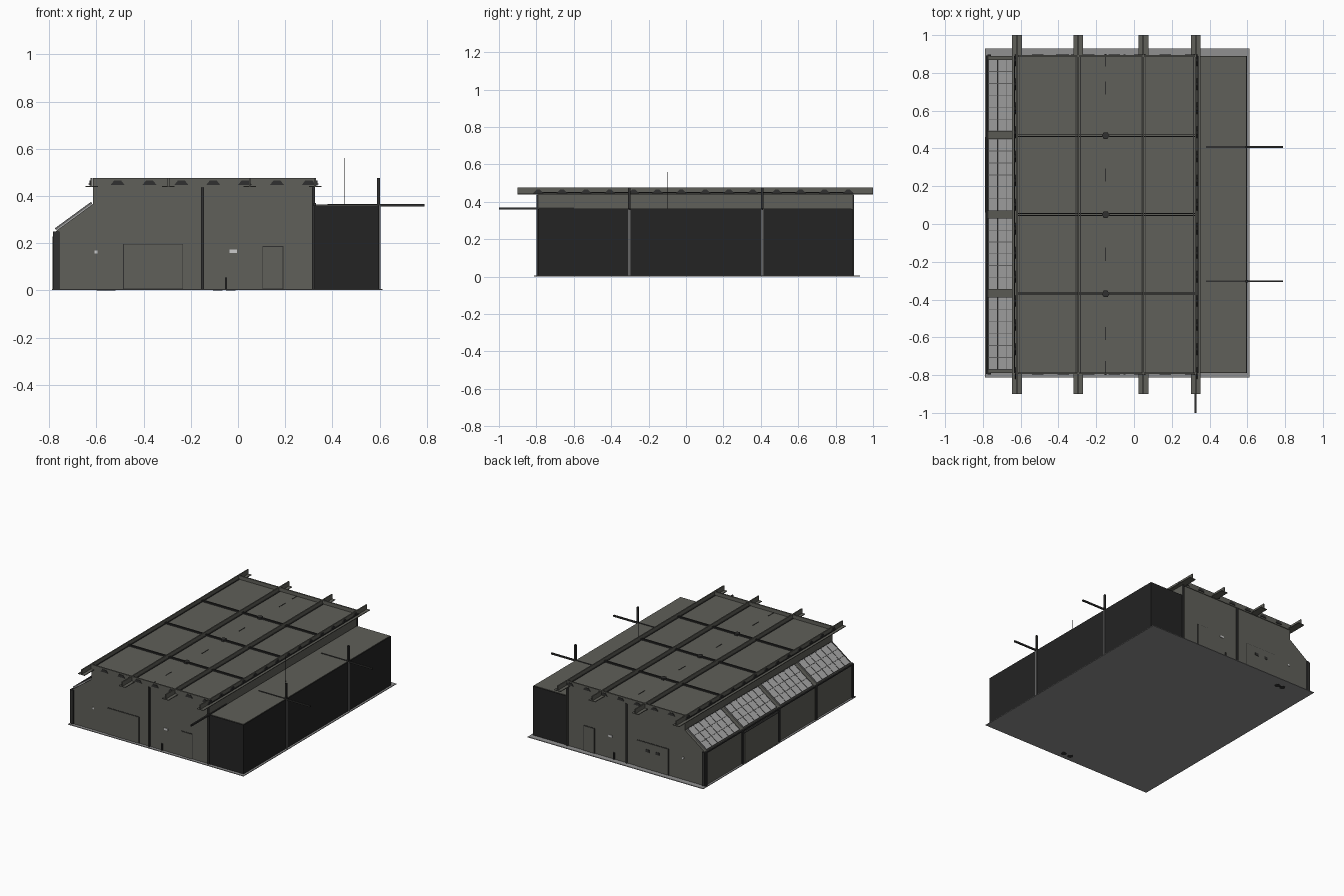
import bpy, bmesh, math

if "Cube" in bpy.data.objects:
    bpy.data.objects.remove(bpy.data.objects["Cube"])


def material(name, r, g, b):
    m = bpy.data.materials.new(name)
    m.diffuse_color = (r, g, b, 1)
    m.use_nodes = True
    m.node_tree.nodes["Principled BSDF"].inputs["Base Color"].default_value = m.diffuse_color
    return m


WALL = material("wall_grey", 0.115, 0.115, 0.1)
DARK = material("frame_dark", 0.03, 0.03, 0.029)
BLACK = material("annex_black", 0.017, 0.017, 0.017)
SLAB = material("slab_grey", 0.28, 0.28, 0.28)
GLASS = material("glass_light", 0.38, 0.38, 0.38)
TRIM = material("trim_grey", 0.13, 0.13, 0.13)
WHITE = material("sign_white", 0.6, 0.6, 0.6)


def finish(bm, name, mat):
    bmesh.ops.recalc_face_normals(bm, faces=bm.faces)
    me = bpy.data.meshes.new(name)
    bm.to_mesh(me)
    bm.free()
    me.materials.append(mat)
    ob = bpy.data.objects.new(name, me)
    bpy.context.collection.objects.link(ob)
    return ob


def prism(name, pts, a, b, mat, axis='y'):
    """Extrude a profile from a to b: (x,z) along y, (y,z) along x."""
    def place(p, t):
        return (p[0], t, p[1]) if axis == 'y' else (t, p[0], p[1])
    bm = bmesh.new()
    lo = [bm.verts.new(place(p, a)) for p in pts]
    hi = [bm.verts.new(place(p, b)) for p in pts]
    bm.faces.new(lo)
    bm.faces.new(hi)
    for i in range(len(pts)):
        j = (i + 1) % len(pts)
        bm.faces.new((lo[i], lo[j], hi[j], hi[i]))
    return finish(bm, name, mat)


def box(name, x0, x1, y0, y1, z0, z1, mat):
    return prism(name, [(x0, z0), (x1, z0), (x1, z1), (x0, z1)], y0, y1, mat)


def disc(name, x, y, z0, z1, r, n, mat):
    pts = [(x + r * math.cos(i * 2 * math.pi / n), y + r * math.sin(i * 2 * math.pi / n)) for i in range(n)]
    bm = bmesh.new()
    lo = [bm.verts.new((*p, z0)) for p in pts]
    f = bm.faces.new(lo)
    new = bmesh.ops.extrude_face_region(bm, geom=[f])["geom"]
    bmesh.ops.translate(bm, verts=[v for v in new if isinstance(v, bmesh.types.BMVert)], vec=(0, 0, z1 - z0))
    return finish(bm, name, mat)


FRONT, BACK = -0.79, 0.89
BAYS = (-0.37, 0.05, 0.468)          # bay dividers along y

# ground slab with drain covers underneath
box("ground_slab", -0.788, 0.612, -0.812, 0.93, 0.001, 0.006, SLAB)
for x, y in ((-0.03, -0.765), (-0.085, -0.765), (-0.58, 0.85), (-0.54, 0.85)):
    disc("drain_cover", x, y, 0, 0.003, 0.02, 12, DARK)

# main hall and black annex
prism("main_hall", [(-0.775, 0.004), (0.325, 0.004), (0.325, 0.443), (-0.615, 0.443),
                    (-0.615, 0.365), (-0.775, 0.248)], FRONT, BACK, WALL)
box("annex", 0.325, 0.598, FRONT, BACK, 0.004, 0.36, BLACK)
box("annex_roof", 0.33, 0.594, FRONT + 0.004, BACK - 0.004, 0.359, 0.363, WALL)

# roof deck and its inverted-T beams running along the hall
box("roof_deck", -0.615, 0.326, FRONT, BACK, 0.44, 0.449, WALL)
for x in (-0.62, -0.295, 0.05, 0.327):
    box("beam_flange", x - 0.026, x + 0.026, -0.9, 1.0, 0.438, 0.443, WALL)
    box("beam_web", x - 0.004, x + 0.004, -0.9, 1.0, 0.44, 0.475, WALL)
    for s in (-1, 1):
        box("beam_seam", x + s * 0.012 - 0.002, x + s * 0.012 + 0.002, FRONT, BACK, 0.448, 0.453, DARK)

# cross beams
for y in (FRONT, BACK):
    box("end_beam", -0.615, 0.326, y - 0.005, y + 0.005, 0.436, 0.475, WALL)
for y in BAYS:
    for s in (-1, 1):
        box("cross_beam", -0.615, 0.326, y + s * 0.005 - 0.002, y + s * 0.005 + 0.002, 0.445, 0.458, DARK)
    disc("roof_node", -0.15, y, 0.448, 0.462, 0.02, 6, DARK)
for y in (-0.76, -0.58, -0.16, 0.26, 0.72, 0.87):
    box("roof_dash", -0.153, -0.148, y - 0.035, y + 0.035 if y < 0.8 else 0.885, 0.448, 0.451, DARK)

# triangular brackets along the eaves
for i in range(14):
    y = -0.79 + i * 0.1275
    for x0, x1 in ((0.331, 0.336), (-0.629, -0.624)):
        prism("side_bracket", [(y - 0.03, 0.444), (y + 0.03, 0.444), (y + 0.008, 0.466), (y - 0.008, 0.466)],
              x0, x1, DARK, 'x')
for i in range(7):
    x = -0.51 + i * 0.135
    for y0, y1 in ((FRONT - 0.008, FRONT - 0.004), (BACK + 0.004, BACK + 0.008)):
        prism("end_bracket", [(x - 0.03, 0.446), (x + 0.03, 0.446), (x + 0.015, 0.465), (x - 0.015, 0.465)],
              y0, y1, DARK)


# sloped skylights: s runs up the slope, h is height above it
def slope(s, h):
    return (-0.775 + s * 0.807 - h * 0.59, 0.248 + s * 0.59 + h * 0.807)


def slab_on_slope(name, s0, s1, h0, h1, y0, y1, mat):
    prism(name, [slope(s0, h0), slope(s1, h0), slope(s1, h1), slope(s0, h1)], y0, y1, mat)


for y0, y1 in ((-0.77, -0.388), (-0.345, 0.03), (0.07, 0.45), (0.492, 0.87)):
    slab_on_slope("skylight_glass", 0.01, 0.197, 0, 0.01, y0, y1, GLASS)
    for i in range(7):
        y = y0 + (y1 - y0) * i / 6
        slab_on_slope("skylight_bar", 0.008, 0.198, 0.005, 0.0125, y - 0.002, y + 0.002, TRIM)
    for s in (0.01, 0.072, 0.134, 0.196):
        slab_on_slope("skylight_rail", s - 0.002, s + 0.002, 0.005, 0.0125, y0, y1, TRIM)

# long side: eave rail, bay posts and a framed gate
box("side_rail", -0.783, -0.772, FRONT, BACK, 0.24, 0.25, DARK)
for y in (FRONT + 0.005, *BAYS, BACK - 0.005):
    box("side_post", -0.784, -0.765, y - 0.008, y + 0.008, 0.004, 0.25, DARK)
box("side_gate", -0.786, -0.774, 0.07, 0.45, 0.006, 0.222, WALL)
box("side_gate_frame", -0.787, -0.774, 0.06, 0.46, 0.222, 0.228, DARK)


# end walls: doors as a dark outline plate with a grey leaf on top
def wall_plate(name, side, x0, x1, z0, z1, depth, mat):
    y = FRONT if side < 0 else BACK
    a, b = sorted((y - side * 0.001, y + side * depth))
    box(name, x0, x1, a, b, z0, z1, mat)


for side in (-1, 1):
    for x0, x1, top in ((-0.487, -0.233, 0.197), (0.103, 0.192, 0.187)):
        wall_plate("door_frame", side, x0, x1, 0.006, top, 0.003, DARK)
        wall_plate("door_leaf", side, x0 + 0.003, x1 - 0.003, 0.008, top - 0.003, 0.005, WALL)
    wall_plate("centre_post", side, -0.157, -0.145, 0.006, 0.437, 0.009, DARK)
    wall_plate("corner_post", side, -0.775, -0.757, 0.006, 0.25, 0.008, DARK)
    wall_plate("edge_post", side, 0.314, 0.327, 0.006, 0.437, 0.009, DARK)
    wall_plate("drain_pipe", side, -0.055, -0.046, 0.006, 0.055, 0.008, DARK)
    wall_plate("sign", side, -0.035, -0.005, 0.158, 0.172, 0.004, WHITE)
    wall_plate("small_sign", side, -0.607, -0.595, 0.156, 0.168, 0.004, WHITE)
for x in (-0.40, -0.32):
    wall_plate("door_window", 1, x - 0.014, x + 0.014, 0.13, 0.15, 0.007, DARK)

# utility posts with cross arms on the annex
for y in (-0.303, 0.408):
    box("post_strip", 0.59, 0.603, y - 0.006, y + 0.006, 0.004, 0.36, TRIM)
    box("post_top", 0.59, 0.602, y - 0.006, y + 0.006, 0.36, 0.475, DARK)
    box("post_arm", 0.38, 0.79, y - 0.005, y + 0.005, 0.355, 0.366, DARK)
box("front_arm", 0.32, 0.331, -1.0, -0.6, 0.358, 0.369, DARK)

# thin aerial on the annex roof
box("aerial", 0.449, 0.451, -0.102, -0.099, 0.36, 0.56, DARK)
